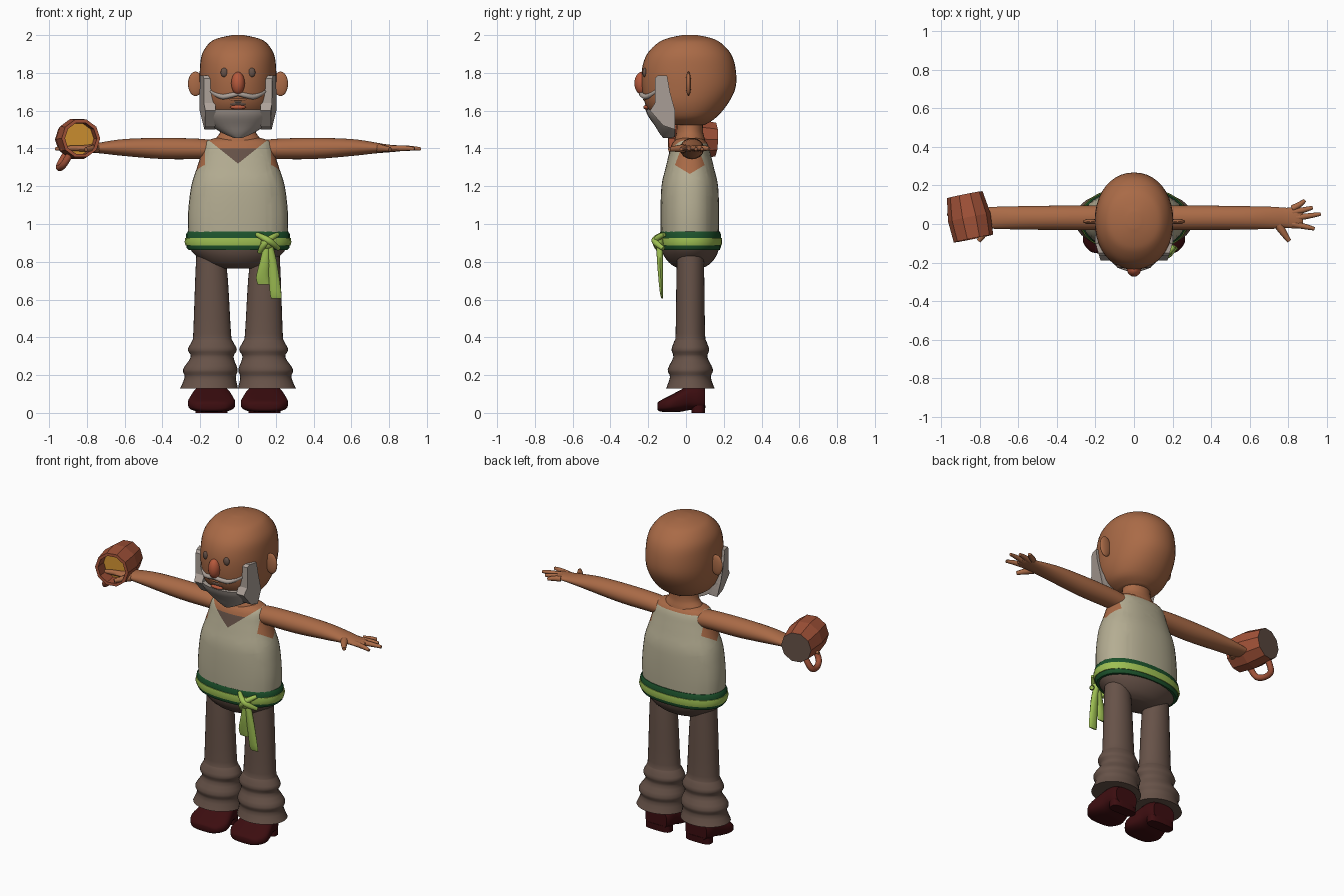
import bpy, bmesh
from math import cos, sin, pi, copysign
from mathutils import Vector, Matrix

if "Cube" in bpy.data.objects:
    bpy.data.objects.remove(bpy.data.objects["Cube"])


def material(name, r, g, b):
    m = bpy.data.materials.new(name)
    m.use_nodes = True
    m.diffuse_color = (r, g, b, 1)
    m.node_tree.nodes["Principled BSDF"].inputs["Base Color"].default_value = (r, g, b, 1)
    return m


SKIN = material("skin", .40, .145, .062)
NOSE = material("rosy_skin", .47, .10, .045)
BEARD = material("grey_hair", .42, .36, .32)
SHIRT = material("cream_cloth", .46, .42, .29)
PANTS = material("brown_cloth", .135, .085, .065)
DARK = material("dark_green", .012, .085, .025)
LIME = material("light_green", .34, .52, .085)
SHOE = material("dark_red_leather", .045, .004, .005)
WOOD = material("red_wood", .36, .085, .04)
AMBER = material("amber_drink", .62, .28, .03)


def smooth(ob, angle=.7):
    bpy.ops.object.select_all(action="DESELECT")
    bpy.context.view_layer.objects.active = ob
    ob.select_set(True)
    bpy.ops.object.shade_smooth_by_angle(angle=angle)


def make(name, bm, mats, angle=.7):
    bmesh.ops.recalc_face_normals(bm, faces=bm.faces[:])
    me = bpy.data.meshes.new(name)
    bm.to_mesh(me)
    bm.free()
    ob = bpy.data.objects.new(name, me)
    bpy.context.collection.objects.link(ob)
    for m in mats:
        me.materials.append(m)
    if angle:
        smooth(ob, angle)
    return ob


def spline(rings, steps):
    """Extra rings along a smooth spline through the given ones."""
    out = []
    for i in range(len(rings) - 1):
        a, b, c, d = (rings[max(0, min(len(rings) - 1, i + k))] for k in (-1, 0, 1, 2))
        for j in range(steps):
            t = j / steps
            out.append([q + .5 * t * (r - p + t * (2*p - 5*q + 4*r - s + t * (3*(q - r) + s - p)))
                        for p, q, r, s in zip(a, b, c, d)])
    return out + [rings[-1]]


def loft_mesh(rings, axis="z", n=28, e=1.0, steps=3):
    """Rings are (position, radius 1, radius 2, centre 1, centre 2)."""
    bm = bmesh.new()
    prev = None
    for t, r1, r2, c1, c2 in spline(rings, steps):
        ring = []
        for k in range(n):
            a = 2 * pi * k / n
            u = c1 + r1 * copysign(abs(cos(a)) ** e, cos(a))
            v = c2 + r2 * copysign(abs(sin(a)) ** e, sin(a))
            ring.append(bm.verts.new({"x": (t, u, v), "y": (u, t, v), "z": (u, v, t)}[axis]))
        if prev:
            for k in range(n):
                bm.faces.new((prev[k], prev[k - 1], ring[k - 1], ring[k]))
        else:
            bm.faces.new(ring)
        prev = ring
    bm.faces.new(prev)
    return bm


def loft(name, rings, mat, **kw):
    return make(name, loft_mesh(rings, **kw), [mat])


def ball(name, centre, size, mat):
    bm = bmesh.new()
    bmesh.ops.create_uvsphere(bm, u_segments=20, v_segments=12, radius=1)
    bm.transform(Matrix.Translation(centre) @ Matrix.Diagonal((*size, 1)))
    return make(name, bm, [mat], 1)


def tube(name, points, radii, mat):
    cu = bpy.data.curves.new(name, "CURVE")
    cu.dimensions, cu.bevel_depth, cu.bevel_resolution = "3D", 1, 3
    cu.use_fill_caps = True
    sp = cu.splines.new("NURBS")
    sp.points.add(len(points) - 1)
    for p, co, r in zip(sp.points, points, radii):
        p.co, p.radius = (*co, 1), r
    sp.use_endpoint_u, sp.order_u, sp.resolution_u = True, 3, 5
    ob = bpy.data.objects.new(name, cu)
    bpy.context.collection.objects.link(ob)
    cu.materials.append(mat)
    bpy.ops.object.select_all(action="DESELECT")
    bpy.context.view_layer.objects.active = ob
    ob.select_set(True)
    bpy.ops.object.convert(target="MESH")
    smooth(bpy.context.view_layer.objects.active)


# Head and neck
loft("head", [(2, .03, .04, 0, .02), (1.985, .1, .11, 0, .02), (1.96, .15, .165, 0, .018),
              (1.9, .19, .222, 0, .016), (1.82, .202, .248, 0, .015), (1.72, .202, .248, 0, .014),
              (1.63, .19, .215, 0, .002), (1.56, .155, .155, 0, 0), (1.525, .09, .1, 0, 0)],
     SKIN, n=40, e=.95, steps=4)
loft("neck", [(1.4, .14, .09, 0, .02), (1.45, .12, .08, 0, .02), (1.49, .092, .07, 0, .02),
              (1.56, .085, .07, 0, .02)], SKIN)

# Face
ball("nose", (0, -.235, 1.745), (.036, .038, .06), NOSE)
ball("mouth_opening", (0, -.205, 1.64), (.05, .012, .018), PANTS)
ball("lower_lip", (0, -.21, 1.618), (.042, .016, .012), NOSE)
ball("upper_lip", (0, -.213, 1.66), (.05, .014, .01), SKIN)
ball("teeth", (0, -.211, 1.646), (.03, .01, .006), BEARD)

# Beard around the jaw, flat at the back
bm = loft_mesh([(1.605, .19, .155, 0, -.06), (1.57, .18, .14, 0, -.06), (1.52, .14, .105, 0, -.06),
                (1.48, .08, .07, 0, -.07), (1.455, .02, .02, 0, -.1)], e=.9)
for v in bm.verts:
    v.co.y = min(v.co.y, -.058)
make("beard", bm, [BEARD])

SIDEBURN = [(-.165, 1.77), (-.15, 1.785), (-.1, 1.785), (-.085, 1.7), (-.058, 1.6),
            (-.058, 1.5), (-.12, 1.52), (-.19, 1.6), (-.165, 1.64)]
FINGERS = [((.885, .122), .08), ((.925, .085), .06), ((.967, .052), .03), ((.935, -.025), 0)]

for s, side in ((1, "left"), (-1, "right")):
    ball(side + "_eye", (s * .072, -.218, 1.802), (.02, .012, .025), PANTS)
    ball(side + "_ear", (s * .225, .013, 1.742), (.04, .014, .065), SKIN)
    # Sideburn
    bm = bmesh.new()
    base = bm.faces.new([bm.verts.new((s * .12, y, z)) for y, z in SIDEBURN])
    ext = bmesh.ops.extrude_face_region(bm, geom=[base])["geom"]
    for v in ext:
        if isinstance(v, bmesh.types.BMVert):
            v.co.x = s * (.203 - .3 * max(0, -.09 - v.co.y) - .25 * max(0, 1.6 - v.co.z))
    make(side + "_sideburn", bm, [BEARD], .5)
    tube(side + "_moustache", [(0, -.238, 1.69), (s * .04, -.232, 1.68), (s * .1, -.2, 1.668),
                               (s * .17, -.125, 1.725)], (.012, .014, .014, .01), BEARD)
    # Arm and hand
    loft(side + "_arm", [(s * x, ry, rz, .032, z) for x, ry, rz, z in (
        (.12, .06, .05, 1.39), (.2, .063, .054, 1.397), (.4, .063, .056, 1.4), (.6, .06, .045, 1.405),
        (.72, .057, .03, 1.403), (.79, .052, .021, 1.4), (.85, .055, .016, 1.4), (.875, .03, .01, 1.4))],
        SKIN, axis="x")
    for i, ((x, y), root) in enumerate(FINGERS):
        tube(f"{side}_finger_{i + 1}", [(s * .82, root, 1.4), (s * (x + .84) / 2, (y + root) / 2, 1.404),
             (s * x, y, 1.397)], (.017, .016, .009), SKIN)
    tube(side + "_thumb", [(s * .75, -.005, 1.4), (s * .775, -.05, 1.4), (s * .805, -.088, 1.395)],
         (.024, .018, .011), SKIN)
    # Flared trouser leg
    loft(side + "_trouser_leg", [(z, rx, ry, s * cx, .023) for z, rx, ry, cx in (
        (.85, .075, .07, .145), (.7, .087, .074, .14), (.42, .1, .078, .137), (.38, .108, .085, .136),
        (.335, .13, .1, .136), (.295, .113, .09, .137), (.23, .145, .12, .147),
        (.19, .135, .108, .147), (.13, .153, .128, .153))], PANTS)
    # Shoe
    loft(side + "_shoe", [(y, rx, h / 2, s * .14, low + h / 2) for y, rx, h, low in (
        (-.152, .05, .03, .02), (-.14, .09, .055, .008), (-.09, .125, .085, .004), (-.03, .115, .115, .006),
        (.02, .1, .13, .015), (.07, .09, .135, .012), (.1, .075, .11, .02))],
        SHOE, axis="y", e=.7)
    loft(side + "_heel", [(0, .085, .035, s * .14, .065), (.04, .085, .038, s * .14, .065)],
         SHOE, e=.6, steps=1)

# Shirt with neckline and armholes cut into the torso
bm = loft_mesh([(.93, .262, .153, 0, .02), (1.05, .265, .155, 0, .02), (1.2, .248, .15, 0, .02),
                (1.29, .22, .13, 0, .02), (1.36, .198, .113, 0, .02), (1.41, .186, .1, 0, .02),
                (1.44, .166, .083, 0, .02), (1.455, .12, .06, 0, .02)], n=36, e=.88)
CUTS = [((0, 0, 1.32), (.8, 0, -1)), ((0, 0, 1.32), (-.8, 0, -1)), ((0, 0, 1.4), (0, 0, 1)),
        ((0, 0, 1.425), (0, 0, 1)), ((0, .11, 0), (0, 1, 0)), ((0, -.07, 0), (0, 1, 0)),
        ((0, .02, 1.265), (0, .6, -1)), ((0, .02, 1.265), (0, -.6, -1)), ((0, .02, 0), (0, 1, 0)),
        ((.175, 0, 0), (1, 0, 0)), ((-.175, 0, 0), (1, 0, 0)), ((.15, 0, 0), (1, 0, 0)),
        ((-.15, 0, 0), (1, 0, 0))]
for co, no in CUTS:
    bmesh.ops.bisect_plane(bm, geom=bm.verts[:] + bm.edges[:] + bm.faces[:], dist=1e-5,
                           plane_co=co, plane_no=no)
for f in bm.faces:
    x, y, z = f.calc_center_median()
    off = abs(y - .02)
    if y < .02 and z > 1.32 + .8 * abs(x):
        f.material_index = 2 if z < 1.4 else 1
    elif y > .02 and z > 1.425 and abs(x) < .15:
        f.material_index = 1
    elif abs(x) > .175 and off < .09 and z > 1.265 + .6 * off:
        f.material_index = 1
make("shirt", bm, [SHIRT, SKIN, PANTS])

# Hips and sash
loft("hips", [(.765, .09, .06, 0, .022), (.785, .16, .1, 0, .022), (.825, .215, .135, 0, .022),
              (.87, .255, .152, 0, .022), (.92, .26, .155, 0, .022)], PANTS)
loft("sash", [(.862, .262, .156, 0, .022), (.875, .272, .162, 0, .022), (.945, .276, .163, 0, .022),
              (.96, .266, .157, 0, .022)], DARK, steps=1, e=.9)
loft("sash_stripe", [(.885, .277, .166, 0, .022), (.905, .283, .17, 0, .022),
                     (.927, .279, .167, 0, .022)], LIME, steps=1, e=.9)

# Sash knot and hanging tails
ball("sash_knot", (.155, -.145, .9), (.035, .026, .034), LIME)
tube("knot_loop_a", [(.1, -.125, .945), (.14, -.165, .925), (.18, -.165, .9), (.215, -.12, .87)],
     (.012, .018, .018, .012), LIME)
tube("knot_loop_b", [(.21, -.115, .945), (.17, -.16, .925), (.13, -.16, .885), (.115, -.13, .85)],
     (.012, .018, .018, .012), LIME)
for name, x0, x1, z1, w in (("tail_short", .155, .13, .68, .034), ("tail_long", .165, .198, .605, .03)):
    loft("sash_" + name, [(.9, .016, .018, x0, -.14), (.8, w * .8, .016, (x0 + x1) / 2, -.138),
                          (z1 + .04, w, .01, x1, -.13), (z1, w * .9, .004, x1 + .005, -.126)],
         LIME, n=10)

# Mug lying on its side, open to the front
bm = loft_mesh([(0, .094, .094, 0, 0), (.12, .112, .112, 0, 0), (.232, .104, .104, 0, 0),
                (.232, .086, .086, 0, 0), (.15, .086, .086, 0, 0)], n=10, steps=1)
bm.faces.ensure_lookup_table()
bm.faces[0].material_index = 1
bm.faces[-1].material_index = 2
back = Vector((-.877, .152, 1.447))
aim = Vector((.045, -.225, .006))
bm.transform(Matrix.Translation(back) @ aim.to_track_quat("Z", "Y").to_matrix().to_4x4())
make("mug", bm, [WOOD, PANTS, AMBER], 0)
down = Vector((-.5, 0, -.87))
tube("mug_handle", [back + aim * t + down * d for t, d in
                    ((.2, .09), (.2, .15), (.35, .175), (.6, .175), (.78, .15), (.78, .09))],
     (.018,) * 6, WOOD)
